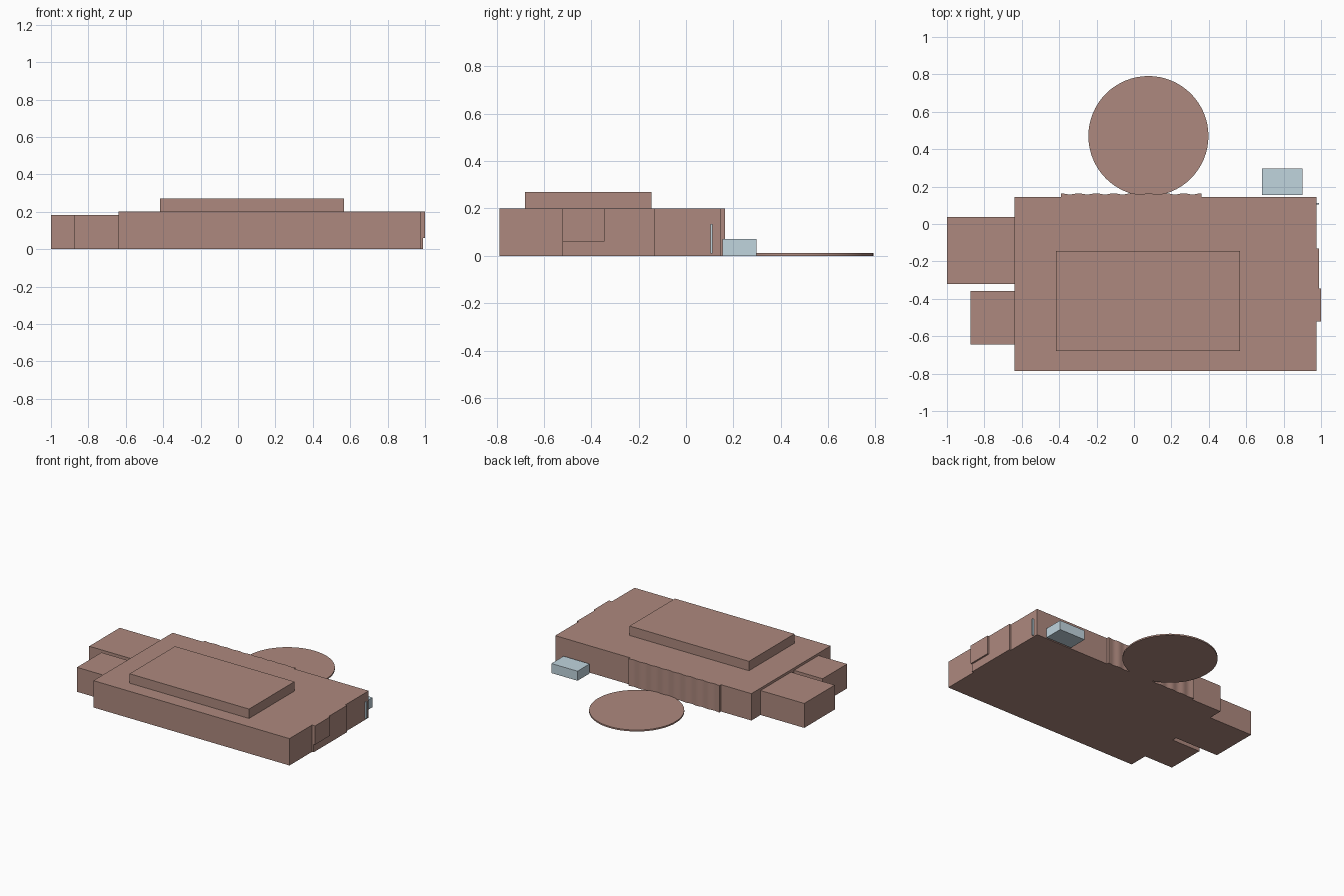
import bpy, bmesh, math

if "Cube" in bpy.data.objects:
    bpy.data.objects.remove(bpy.data.objects["Cube"])


def material(name, rgb):
    m = bpy.data.materials.new(name)
    m.diffuse_color = (*rgb, 1)
    m.use_nodes = True
    m.node_tree.nodes["Principled BSDF"].inputs["Base Color"].default_value = m.diffuse_color
    return m


brick = material("brick", (0.42, 0.25, 0.21))
glass = material("glass", (0.53, 0.66, 0.73))


def prism(name, outline, z0, z1, mat):
    """Extrude a counter-clockwise outline from z0 to z1."""
    bm = bmesh.new()
    face = bm.faces.new([bm.verts.new((x, y, z0)) for x, y in outline])
    top = bmesh.ops.extrude_face_region(bm, geom=[face])["geom"]
    for v in top:
        if isinstance(v, bmesh.types.BMVert):
            v.co.z = z1
    bmesh.ops.recalc_face_normals(bm, faces=bm.faces)
    mesh = bpy.data.meshes.new(name)
    bm.to_mesh(mesh)
    bm.free()
    mesh.materials.append(mat)
    obj = bpy.data.objects.new(name, mesh)
    bpy.context.collection.objects.link(obj)
    return obj


def box(name, x0, x1, y0, y1, z0, z1, mat=brick):
    return prism(name, [(x0, y0), (x1, y0), (x1, y1), (x0, y1)], z0, z1, mat)


# Main hall, raised roof and the two side wings
box("main_hall", -0.64, 0.975, -0.787, 0.145, 0, 0.2)
box("roof_block", -0.417, 0.567, -0.68, -0.145, 0.2, 0.27)
box("large_wing", -1, -0.64, -0.322, 0.037, 0, 0.182)
box("small_wing", -0.875, -0.64, -0.645, -0.357, 0, 0.182)

# Shallow projections on the right wall
box("right_wall_bay", 0.975, 0.988, -0.522, -0.13, 0, 0.2)
box("right_wall_upper_panel", 0.988, 1.0, -0.522, -0.345, 0.06, 0.2)
box("side_sign_panel", 0.975, 0.988, 0.103, 0.111, 0.01, 0.135, glass)

# Gently rippled facade on the back wall
x0, x1, n = -0.39, 0.36, 64
ripple = [(x1 + (x0 - x1) * i / n,
           0.161 + 0.003 * math.cos(8 * math.pi * 2 * i / n)) for i in range(n + 1)]
facade = prism("rippled_facade", [(x0, 0.14), (x1, 0.14)] + ripple, 0, 0.2, brick)

# Round plaza
circle = [(0.077 + 0.321 * math.cos(a), 0.47 + 0.321 * math.sin(a))
          for a in (math.tau * i / 64 for i in range(64))]
plaza = prism("round_plaza", circle, 0, 0.011, brick)

# Small glass kiosk
box("glass_kiosk", 0.685, 0.9, 0.155, 0.298, 0, 0.071, glass)

# Smooth the curved sides, keep hard rims
for obj in (facade, plaza):
    bpy.context.view_layer.objects.active = obj
    obj.select_set(True)
bpy.ops.object.shade_smooth_by_angle(angle=math.radians(35))
